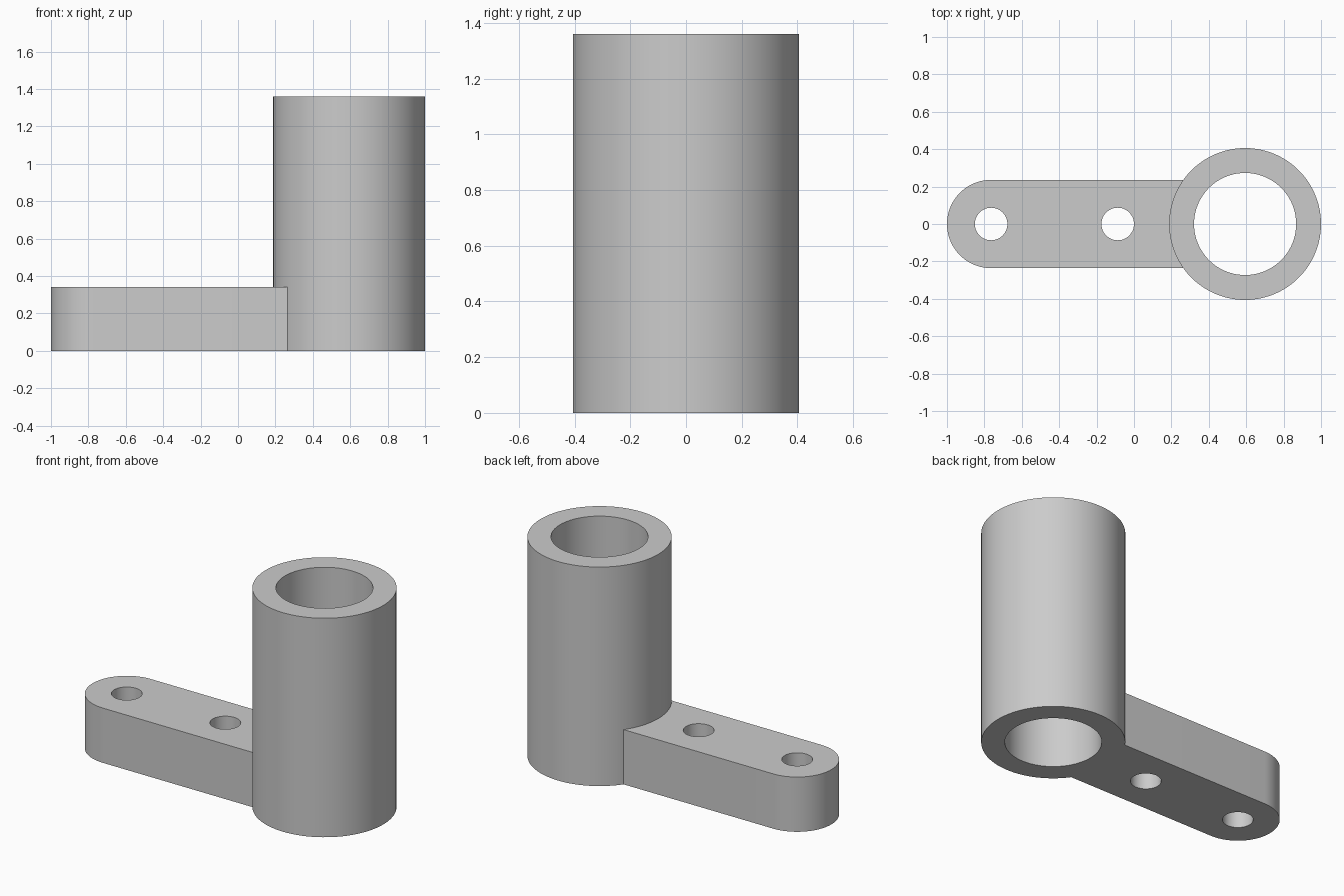
import bpy
import bmesh
import math

cube = bpy.data.objects.get("Cube")
if cube:
    bpy.data.objects.remove(cube, do_unlink=True)

TUBE_X, TUBE_R, BORE_R, TUBE_H = 0.594, 0.406, 0.273, 1.36
ARM_X, ARM_R, ARM_H = -0.764, 0.236, 0.34
HOLE_R = 0.087

grey = bpy.data.materials.new("plain grey")
grey.use_nodes = True
colour = (0.6, 0.6, 0.6, 1)
grey.diffuse_color = colour
grey.node_tree.nodes["Principled BSDF"].inputs["Base Color"].default_value = colour


def arc(x, radius, start, sweep, steps):
    return [(x + radius * math.cos(start + sweep * i / steps),
             radius * math.sin(start + sweep * i / steps)) for i in range(steps + 1)]


def prism(name, outline, bottom, top):
    """Extrude a flat outline upwards into a closed solid."""
    bm = bmesh.new()
    face = bm.faces.new([bm.verts.new((x, y, bottom)) for x, y in outline])
    walls = bmesh.ops.extrude_face_region(bm, geom=[face])
    moved = [v for v in walls["geom"] if isinstance(v, bmesh.types.BMVert)]
    bmesh.ops.translate(bm, verts=moved, vec=(0, 0, top - bottom))
    bmesh.ops.recalc_face_normals(bm, faces=bm.faces)
    mesh = bpy.data.meshes.new(name)
    bm.to_mesh(mesh)
    bm.free()
    mesh.materials.append(grey)
    obj = bpy.data.objects.new(name, mesh)
    bpy.context.collection.objects.link(obj)
    return obj


def cylinder(name, x, radius, bottom, top, sides):
    return prism(name, arc(x, radius, 0, math.tau, sides)[:-1], bottom, top)


def combine(target, other, operation):
    bpy.context.view_layer.objects.active = target
    mod = target.modifiers.new(operation.title(), "BOOLEAN")
    mod.operation = operation
    mod.solver = "EXACT"
    mod.object = other
    bpy.ops.object.modifier_apply(modifier=mod.name)
    bpy.data.objects.remove(other, do_unlink=True)


# Upright tube joined to a round-ended arm that stops inside the tube wall
bracket = cylinder("tube_bracket", TUBE_X, TUBE_R, 0, TUBE_H, 96)
arm_outline = arc(ARM_X, ARM_R, math.pi / 2, math.pi, 40) + [(0.3, -ARM_R), (0.3, ARM_R)]
combine(bracket, prism("arm", arm_outline, 0, ARM_H), "UNION")

# Bore through the tube and two bolt holes through the arm
combine(bracket, cylinder("bore_cutter", TUBE_X, BORE_R, -0.1, TUBE_H + 0.1, 80), "DIFFERENCE")
for hole_x in (ARM_X, -0.087):
    combine(bracket, cylinder("hole_cutter", hole_x, HOLE_R, -0.1, ARM_H + 0.1, 48), "DIFFERENCE")

# Smooth round walls, sharp rims
bpy.ops.object.select_all(action="DESELECT")
bracket.select_set(True)
bpy.context.view_layer.objects.active = bracket
bpy.ops.object.shade_smooth_by_angle(angle=math.radians(30))
